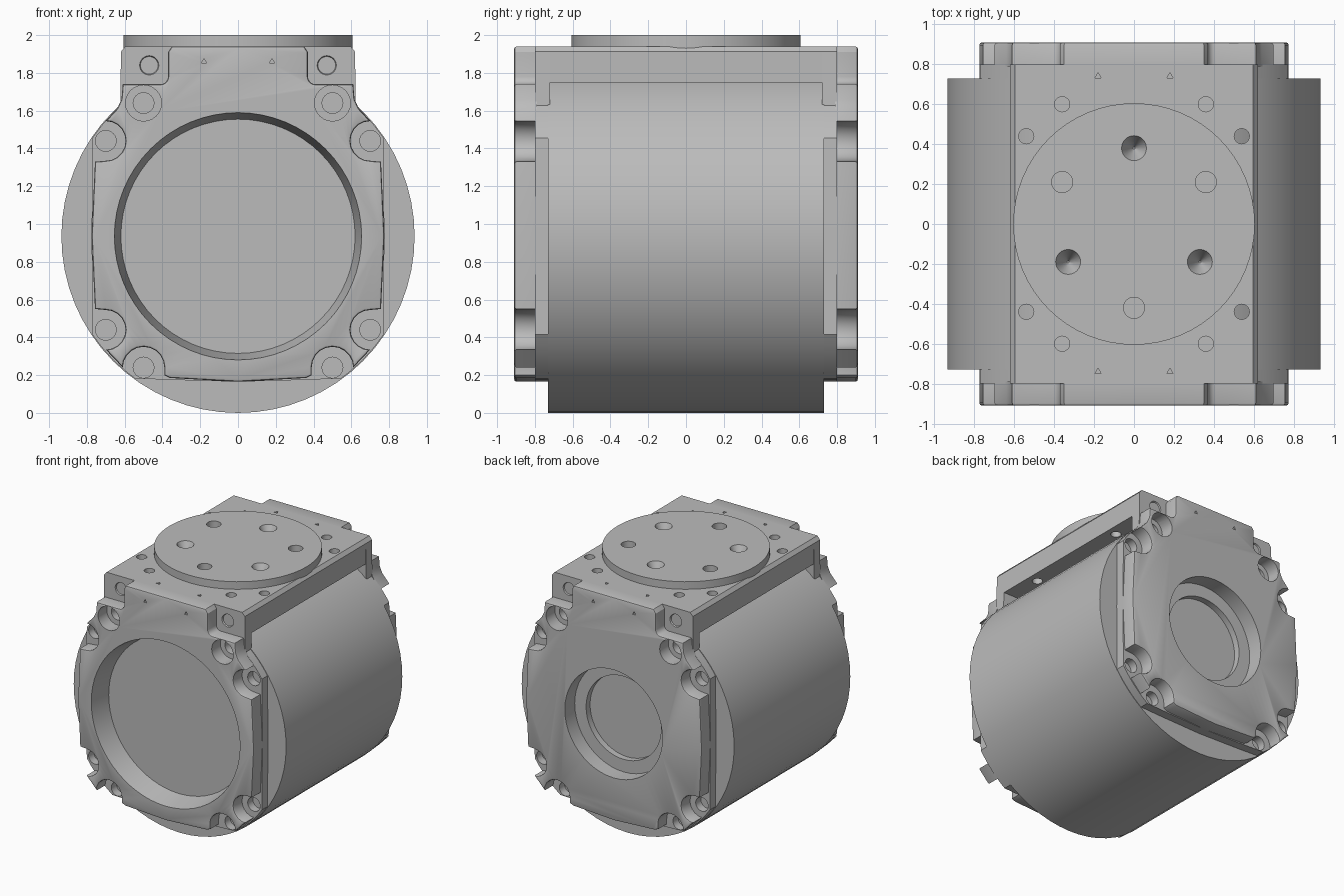
import bpy, bmesh
from math import radians, sin, cos
from mathutils import Vector

cube = bpy.data.objects.get("Cube")
if cube:
    bpy.data.objects.remove(cube, do_unlink=True)

steel = bpy.data.materials.new("machined_grey")
steel.use_nodes = True
GREY = (0.5, 0.5, 0.5, 1)
steel.diffuse_color = GREY
steel.node_tree.nodes["Principled BSDF"].inputs["Base Color"].default_value = GREY

MID = 0.935   # height of the main axis
parts = []


def finish(name, bm, keep=True):
    bmesh.ops.recalc_face_normals(bm, faces=bm.faces)
    mesh = bpy.data.meshes.new(name)
    bm.to_mesh(mesh)
    bm.free()
    mesh.materials.append(steel)
    obj = bpy.data.objects.new(name, mesh)
    bpy.context.collection.objects.link(obj)
    if keep:
        parts.append(obj)
    return obj


def rod(name, start, end, r1, r2=None, sides=24, keep=True):
    """Round bar or cone between two points."""
    start, end = Vector(start), Vector(end)
    axis = end - start
    bm = bmesh.new()
    bmesh.ops.create_cone(bm, cap_ends=True, segments=sides, radius1=r1,
                          radius2=r1 if r2 is None else r2, depth=axis.length)
    turn = axis.to_track_quat('Z', 'Y').to_matrix().to_4x4()
    bmesh.ops.transform(bm, matrix=turn, verts=bm.verts)
    bmesh.ops.translate(bm, vec=(start + end) / 2, verts=bm.verts)
    return finish(name, bm, keep)


def slab(name, half, y0, y1, bevel=0):
    """Mirror a half outline in x-z, extrude it along y, soften the y1 rim."""
    outline = half + [(-x, z) for x, z in reversed(half) if x > 0]
    bm = bmesh.new()
    face = bm.faces.new([bm.verts.new((x, y0, z)) for x, z in outline])
    new = bmesh.ops.extrude_face_region(bm, geom=[face])["geom"]
    bmesh.ops.translate(bm, vec=(0, y1 - y0, 0),
                        verts=[g for g in new if isinstance(g, bmesh.types.BMVert)])
    bmesh.ops.recalc_face_normals(bm, faces=bm.faces)
    if bevel:
        rim = [e for e in bm.edges if all(abs(v.co.y - y1) < 1e-5 for v in e.verts)]
        bmesh.ops.bevel(bm, geom=rim, offset=bevel, segments=2, profile=0.5, affect='EDGES')
    return finish(name, bm)


def cut(targets, start, end, r1, r2=None, sides=24):
    """Bore a round or conical hole through the targets."""
    cutter = rod("cutter", start, end, r1, r2, sides, keep=False)
    cutter.hide_render = True
    for obj in targets:
        mod = obj.modifiers.new("bore", 'BOOLEAN')
        mod.operation = 'DIFFERENCE'
        mod.solver = 'EXACT'
        mod.object = cutter
        bpy.context.view_layer.objects.active = obj
        bpy.ops.object.modifier_apply(modifier=mod.name)
    bpy.data.objects.remove(cutter, do_unlink=True)


def arc(cx, cz, r, a0, a1, steps=10):
    angles = [radians(a0 + (a1 - a0) * i / steps) for i in range(steps + 1)]
    return [(cx + r * cos(a), cz + r * sin(a)) for a in angles]


# Main body, top block and round mounting disc
body = rod("main_body", (0, -0.73, MID), (0, 0.73, MID), MID, sides=64)
block = slab("top_block", [(0, 1.75), (0.62, 1.75), (0.62, 1.912), (0.597, 1.94), (0, 1.94)],
             -0.79, 0.79)
disc = rod("mounting_disc", (0, 0, 1.93), (0, 0, 2), 0.605, sides=64)

# Flange outline follows the body; cover outline is scalloped around the bolts
flange_half = ([(0, 0.165), (0.36, 0.175)] + arc(0, MID, 0.93, -54, -34, 6)
               + [(0.775, MID)] + arc(0, MID, 0.93, 34, 48, 5)
               + [(0.62, 1.912), (0.597, 1.94), (0, 1.94)])
cover_half = ([(0, 0.165), (0.36, 0.185), (0.39, 0.2)]
              + arc(0.5, 0.24, 0.11, 180, 0)
              + arc(0.7, 0.44, 0.105, 270, 90)
              + [(0.757, 0.55), (0.775, MID), (0.757, 1.33)]
              + arc(0.7, 1.44, 0.105, 270, 90)
              + [(0.64, 1.61), (0.617, 1.66), (0.61, 1.74)]
              + arc(0.41, 1.78, 0.04, 270, 180, 4)
              + [(0.37, 1.91), (0.35, 1.94), (0, 1.94)])
bolts = [(0.5, 0.24), (0.7, 0.44), (0.7, 1.44), (0.5, 1.64)]

for side, s in (("front", -1), ("back", 1)):
    flange = slab(side + "_flange", flange_half, s * 0.72, s * 0.8)
    cover = slab(side + "_cover", cover_half, s * 0.79, s * 0.91, bevel=0.013)
    both = [flange, cover]

    # Central recess: wide and shallow in front, stepped at the back
    if s < 0:
        cut(both, (0, -0.912, MID), (0, -0.74, MID), 0.655, 0.62, 64)
    else:
        cut(both, (0, 0.95, MID), (0, 0.785, MID), 0.43, sides=48)
        cut([flange], (0, 0.95, MID), (0, 0.735, MID), 0.33, sides=48)

    # Bolt holes
    for m in (-1, 1):
        cut([cover], (m * 0.5, s * 0.95, 1.64), (m * 0.5, s * 0.78, 1.64), 0.095)
        for x, z in bolts:
            cut([flange], (m * x, s * 0.95, z), (m * x, s * 0.735, z), 0.055)
        cut([flange], (m * 0.47, s * 0.802, 1.84), (m * 0.47, s * 0.73, 1.84), 0.052, 0.02)
        # Small witness notches
        cut([cover], (m * 0.18, s * 0.95, 1.86), (m * 0.18, s * 0.9, 1.86), 0.016, sides=3)
        cut([flange, block], (m * 0.18, s * 0.74, 1.96), (m * 0.18, s * 0.74, 1.93),
            0.018, sides=3)

# Holes in the top block
for sx in (-1, 1):
    for sy in (-1, 1):
        cut([block], (sx * 0.36, sy * 0.6, 2), (sx * 0.36, sy * 0.6, 1.84), 0.038)
        cut([block], (sx * 0.54, sy * 0.44, 2), (sx * 0.54, sy * 0.44, 1.7), 0.038)

# Six holes in the disc: three conical, three flat
for x, y in ((0, 0.38), (0.33, -0.19), (-0.33, -0.19)):
    cut([disc, block], (x, y, 2.001), (x, y, 1.88), 0.063, 0.005)
for x, y in ((0, -0.42), (0.36, 0.21), (-0.36, 0.21)):
    cut([disc, block], (x, y, 2.05), (x, y, 1.89), 0.053)

# Smooth the curved walls and keep the machined edges sharp
for obj in parts:
    bpy.ops.object.select_all(action='DESELECT')
    obj.select_set(True)
    bpy.context.view_layer.objects.active = obj
    bpy.ops.object.shade_smooth_by_angle(angle=radians(30))
